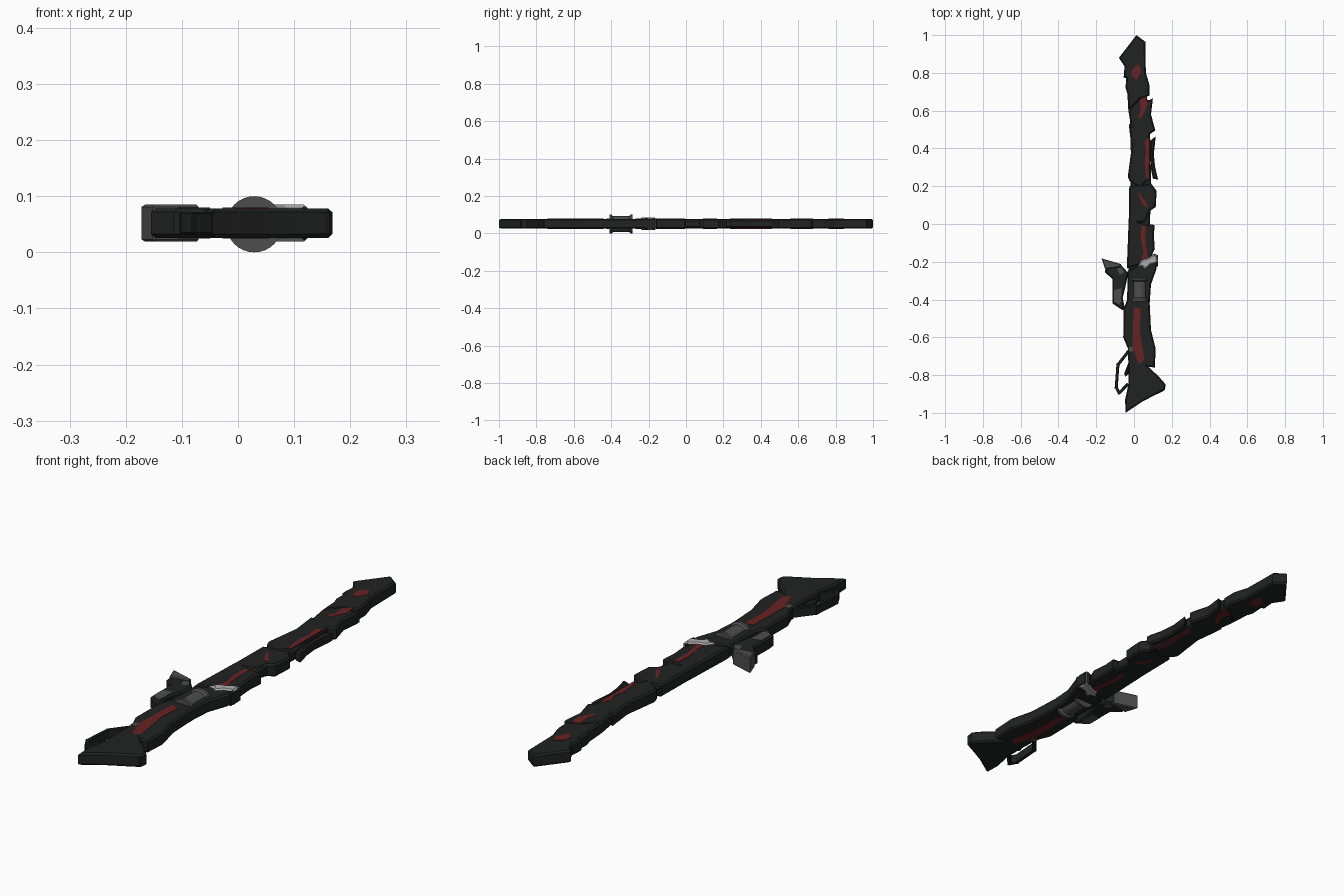
import bpy, bmesh, math
from mathutils import Matrix


def material(name, rgb):
    m = bpy.data.materials.new(name)
    m.diffuse_color = (*rgb, 1)
    return m


BLACK = material("charcoal", (0.015, 0.016, 0.016))
RED = material("dark red", (0.14, 0.016, 0.017))
GREY = material("steel grey", (0.075, 0.075, 0.075))
LIGHT = material("light grey", (0.42, 0.42, 0.42))
MID = 0.052   # height of the flat symmetry plane


def finish(bm, name, mat):
    bmesh.ops.recalc_face_normals(bm, faces=bm.faces)
    me = bpy.data.meshes.new(name)
    bm.to_mesh(me)
    bm.free()
    me.materials.append(mat)
    ob = bpy.data.objects.new(name, me)
    bpy.context.collection.objects.link(ob)
    return ob


def slab(name, pts, half=0.0265, mat=BLACK, chamfer=0.007, z=MID):
    """Flat outline raised into a slab with chamfered top and bottom rims."""
    bm = bmesh.new()
    face = bm.faces.new([bm.verts.new((x, y, z - half)) for x, y in pts])
    ext = bmesh.ops.extrude_face_region(bm, geom=[face])
    verts = [g for g in ext["geom"] if isinstance(g, bmesh.types.BMVert)]
    bmesh.ops.translate(bm, verts=verts, vec=(0, 0, 2 * half))
    bmesh.ops.recalc_face_normals(bm, faces=bm.faces)
    if chamfer:
        rims = [e for e in bm.edges
                if abs(e.verts[0].co.z - e.verts[1].co.z) < 1e-5]
        bmesh.ops.bevel(bm, geom=rims, offset=chamfer, segments=1,
                        affect='EDGES', clamp_overlap=True)
    return finish(bm, name, mat)


def both_sides(name, pts, mat, top=0.0275, thick=0.004):
    """Thin painted plate on the upper and lower surface."""
    for label, s in (("upper", 1), ("lower", -1)):
        slab(f"{name}_{label}", pts, thick / 2, mat, 0, MID + s * (top - thick / 2))


# Blade sheath: slim core with overlapping armour segments
slab("sheath_core", [(-0.03, -0.3), (0.07, -0.3), (0.085, 0.0), (0.09, 0.25),
                     (0.085, 0.5), (0.05, 0.85), (-0.02, 0.85), (-0.02, 0.5),
                     (-0.015, 0.3), (-0.025, 0.0)], 0.022)
slab("tip_armour", [(0.013, 1.0), (0.06, 0.965), (0.063, 0.78), (0.03, 0.76),
                    (-0.055, 0.775), (-0.05, 0.835), (-0.08, 0.88)])
slab("segment_upper", [(0.063, 0.80), (0.082, 0.735), (0.082, 0.68), (0.03, 0.66),
                       (-0.03, 0.60), (-0.035, 0.69), (-0.045, 0.72), (-0.04, 0.79)])
slab("segment_notched", [(0.08, 0.655), (0.10, 0.665), (0.09, 0.58), (0.113, 0.495),
                         (0.06, 0.46), (-0.015, 0.51), (-0.03, 0.60), (0.03, 0.67)])
slab("segment_middle", [(-0.028, 0.53), (0.03, 0.50), (0.085, 0.50), (0.085, 0.24),
                        (0.03, 0.19), (-0.025, 0.23), (-0.033, 0.25), (-0.013, 0.40)])
slab("side_rail", [(0.085, 0.44), (0.115, 0.465), (0.105, 0.37), (0.112, 0.30),
                   (0.128, 0.235), (0.10, 0.24), (0.09, 0.29)], 0.0225)
slab("segment_lower", [(-0.025, 0.20), (0.09, 0.215), (0.12, 0.175), (0.115, 0.09),
                       (0.085, 0.07), (0.06, 0.01), (-0.028, 0.0)])
slab("segment_throat", [(-0.028, 0.03), (0.06, 0.0), (0.11, -0.005), (0.105, -0.06),
                        (0.11, -0.13), (0.08, -0.20), (-0.038, -0.235)])

# Handle and flared butt
slab("handle", [(-0.035, -0.25), (0.03, -0.21), (0.12, -0.165), (0.12, -0.235),
                (0.09, -0.32), (0.083, -0.42), (0.09, -0.56), (0.115, -0.66),
                (0.11, -0.76), (-0.03, -0.74), (-0.032, -0.66), (-0.057, -0.60),
                (-0.055, -0.45), (-0.036, -0.40)])
slab("butt", [(-0.03, -0.70), (0.05, -0.73), (0.10, -0.78), (0.125, -0.80),
              (0.168, -0.85), (0.163, -0.878), (0.045, -0.94), (-0.045, -1.0),
              (-0.047, -0.93), (-0.03, -0.85)])
slab("butt_lug", [(-0.03, -0.955), (0.02, -0.93), (0.03, -0.95), (-0.02, -0.983)], 0.012)

# Open trigger guard made of straight bars
guard = [(-0.03, -0.675), (-0.085, -0.745), (-0.094, -0.865), (-0.078, -0.895),
         (-0.035, -0.85)]
for i, ((ax, ay), (bx, by)) in enumerate(zip(guard, guard[1:])):
    d = math.hypot(bx - ax, by - ay)
    ux, uy, w = (bx - ax) / d, (by - ay) / d, 0.008
    ax, ay, bx, by = ax - ux * .006, ay - uy * .006, bx + ux * .006, by + uy * .006
    slab(f"trigger_guard_bar_{i}",
         [(ax - uy * w, ay + ux * w), (bx - uy * w, by + ux * w),
          (bx + uy * w, by - ux * w), (ax + uy * w, ay - ux * w)], 0.02, BLACK, 0.003)
slab("trigger", [(-0.028, -0.73), (-0.052, -0.79), (-0.045, -0.81), (-0.028, -0.79)], 0.012)

# Side lever with its flared fin
slab("side_lever", [(-0.03, -0.26), (-0.07, -0.215), (-0.15, -0.235), (-0.155, -0.255),
                    (-0.115, -0.29), (-0.115, -0.42), (-0.06, -0.457), (-0.05, -0.44),
                    (-0.06, -0.39), (-0.045, -0.33)])
slab("lever_fin", [(-0.172, -0.182), (-0.07, -0.212), (-0.07, -0.226),
                   (-0.152, -0.240)], 0.033, GREY, 0.004)
both_sides("lever_plate", [(-0.108, -0.35), (-0.065, -0.34), (-0.065, -0.41),
                           (-0.08, -0.425), (-0.108, -0.41)], GREY)
both_sides("lever_clip", [(-0.09, -0.235), (-0.065, -0.23), (-0.05, -0.255),
                          (-0.075, -0.27)], GREY)

# Collar clasp
slab("collar_clasp", [(0.02, -0.225), (0.04, -0.19), (0.075, -0.18), (0.10, -0.165),
                      (0.122, -0.16), (0.124, -0.205), (0.085, -0.215),
                      (0.06, -0.24), (0.045, -0.225)], 0.033, LIGHT, 0.006)
slab("collar_edge", [(0.08, -0.17), (0.11, -0.157), (0.127, -0.165), (0.126, -0.225),
                     (0.11, -0.225), (0.11, -0.18)], 0.030)

# Spool set across the handle thickness
profile = [(0, -0.41), (0.05, -0.41), (0.05, -0.398), (0.042, -0.39),
           (0.042, -0.305), (0.05, -0.297), (0.05, -0.285), (0, -0.285)]
bm = bmesh.new()
verts = [bm.verts.new((r, y, 0)) for r, y in profile]
edges = [bm.edges.new(p) for p in zip(verts, verts[1:])]
bmesh.ops.spin(bm, geom=verts + edges, cent=(0, 0, 0), axis=(0, 1, 0),
               angle=math.tau, steps=32)
bmesh.ops.remove_doubles(bm, verts=bm.verts, dist=1e-4)
bmesh.ops.transform(bm, matrix=Matrix.Translation((0.029, 0, 0.05)), verts=bm.verts)
spool = finish(bm, "spool", GREY)
bpy.context.view_layer.objects.active = spool
spool.select_set(True)
bpy.ops.object.shade_smooth_by_angle(angle=math.radians(30))

# Red inlays on both faces
both_sides("tip_inlay", [(-0.01, 0.82), (0.025, 0.845), (0.04, 0.81),
                         (0.013, 0.762), (-0.013, 0.785)], RED)
both_sides("upper_inlay", [(0.03, 0.66), (0.065, 0.678), (0.07, 0.625),
                           (0.04, 0.565), (0.018, 0.56), (0.035, 0.60)], RED)
both_sides("middle_inlay", [(0.055, 0.435), (0.082, 0.46), (0.08, 0.235),
                            (0.066, 0.24), (0.055, 0.33), (0.065, 0.38)], RED)
both_sides("lower_inlay", [(0.018, 0.165), (0.035, 0.155), (0.078, 0.09),
                           (0.05, 0.095)], RED)
both_sides("throat_inlay", [(0.04, -0.01), (0.062, -0.005), (0.06, -0.10),
                            (0.075, -0.19), (0.03, -0.23), (0.05, -0.15), (0.036, -0.08)], RED)
both_sides("handle_inlay", [(-0.002, -0.44), (0.036, -0.45), (0.03, -0.56), (0.055, -0.72),
                            (0.025, -0.74), (-0.008, -0.65)], RED)

# Small metal fittings
both_sides("handle_clip", [(-0.028, -0.65), (-0.005, -0.65), (-0.005, -0.675),
                           (-0.028, -0.675)], GREY)
slab("butt_strip", [(0.04, -0.938), (0.055, -0.915), (0.15, -0.868), (0.158, -0.884)],
     0.018, BLACK, 0)
